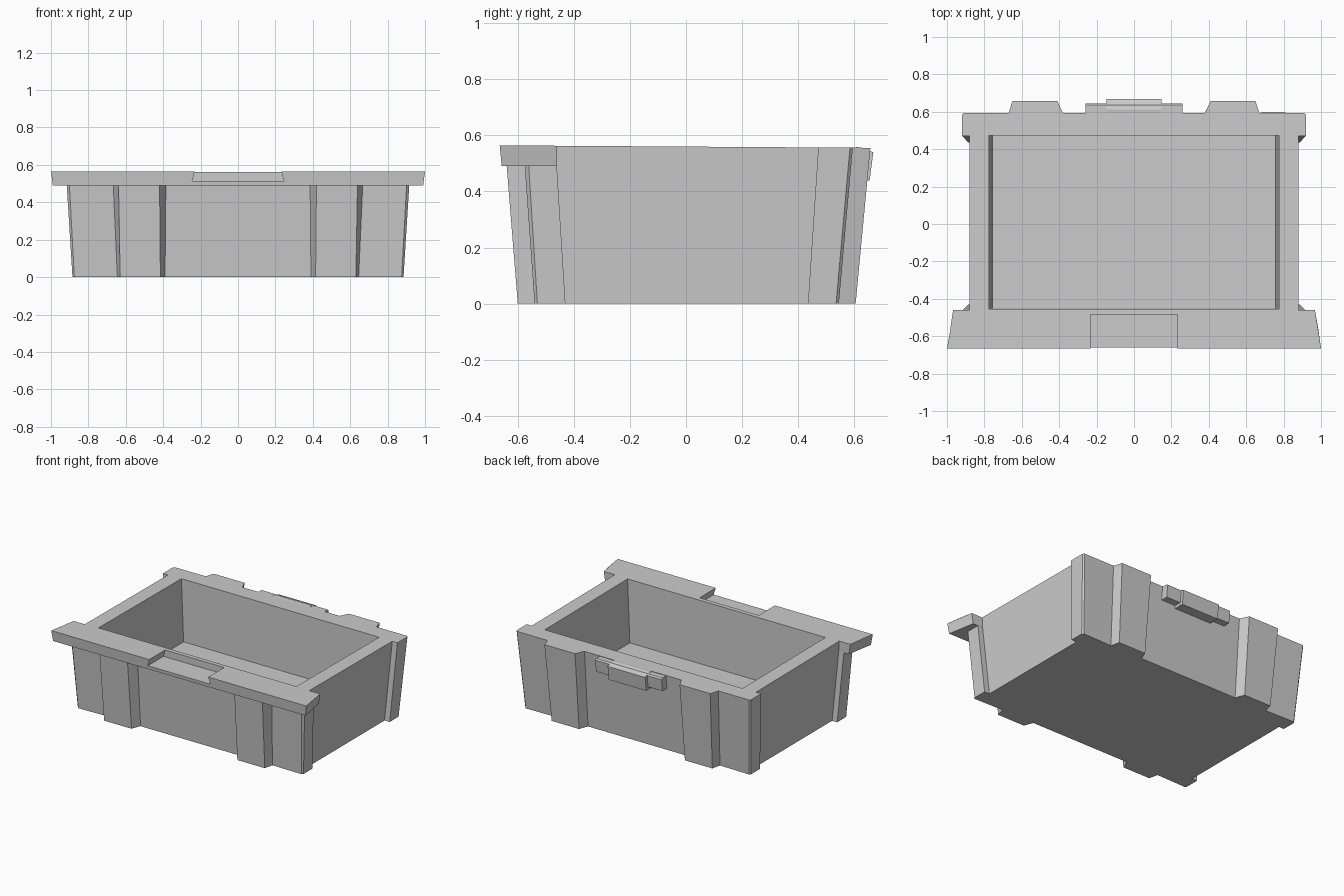
import bpy, bmesh

if "Cube" in bpy.data.objects:
    bpy.data.objects.remove(bpy.data.objects["Cube"])


def loft(name, low, high):
    """Closed solid between two matching rings of 3D points."""
    bm = bmesh.new()
    a = [bm.verts.new(p) for p in low]
    b = [bm.verts.new(p) for p in high]
    n = len(a)
    bm.faces.new(a[::-1])
    bm.faces.new(b)
    for i in range(n):
        j = (i + 1) % n
        bm.faces.new((a[i], a[j], b[j], b[i]))
    bmesh.ops.recalc_face_normals(bm, faces=bm.faces)
    me = bpy.data.meshes.new(name)
    bm.to_mesh(me)
    bm.free()
    ob = bpy.data.objects.new(name, me)
    bpy.context.collection.objects.link(ob)
    return ob


def mirrored(half, z):
    """Right half outline -> full ring at height z."""
    return [(x, y, z) for x, y in half] + [(-x, y, z) for x, y in reversed(half)]


def boolean(target, tool, op):
    m = target.modifiers.new(tool.name, 'BOOLEAN')
    m.operation, m.object, m.solver = op, tool, 'EXACT'
    bpy.context.view_layer.objects.active = target
    bpy.ops.object.modifier_apply(modifier=m.name)
    bpy.data.objects.remove(tool, do_unlink=True)


# Tapered body: half outline as (x, y) at z = 0.56 and (x, y) at z = 0
outline = [
    (.385, -.58, .39, -.535), (.42, -.645, .415, -.60),
    (.64, -.645, .63, -.60), (.67, -.58, .645, -.535),
    (.905, -.58, .875, -.54), (.92, -.565, .885, -.53),
    (.92, -.465, .885, -.43), (.88, -.465, .845, -.43),
    (.88, .472, .845, .435), (.92, .472, .885, .435),
    (.92, .585, .885, .535), (.91, .595, .875, .545),
    (.67, .595, .645, .54), (.65, .658, .63, .605),
    (.41, .658, .415, .605), (.38, .595, .39, .54)]
k = .6 / .56
high = [(c + (a - c) * k, d + (b - d) * k) for a, b, c, d in outline]
low = [(c, d) for a, b, c, d in outline]
body = loft("bin_body", mirrored(low, 0), mirrored(high, .6))

# Wide front lip
lip = loft("front_lip", mirrored([(.99, -.657), (.955, -.46)], .49),
           mirrored([(1.007, -.670), (.977, -.46)], .62))
boolean(body, lip, 'UNION')

# Slightly sloping top cut
ring = [(-2, -1), (2, -1), (2, 1), (-2, 1)]
trim = loft("top_trim", [(x, y, .56 - .0065 * y) for x, y in ring],
            [(x, y, 1) for x, y in ring])
boolean(body, trim, 'DIFFERENCE')

# Storage cavity
cavity = loft("cavity", mirrored([(.757, -.452), (.757, .472)], .115),
              mirrored([(.782, -.455), (.782, .475)], .7))
boolean(body, cavity, 'DIFFERENCE')

# Undercut handle notch in the lip
notch = loft("notch", mirrored([(.245, -.8), (.245, -.485)], .515),
             mirrored([(.222, -.8), (.222, -.485)], .60))
boolean(body, notch, 'DIFFERENCE')

# Rear latch: wide plate and raised middle block, as (y, z) side profiles
for name, hw, prof in (
        ("latch_plate", .26, [(.57, .46), (.635, .46), (.645, .545), (.635, .553), (.57, .553)]),
        ("latch_block", .147, [(.57, .44), (.655, .44), (.668, .54), (.612, .558), (.57, .554)])):
    loft(name, [(-hw, y, z) for y, z in prof], [(hw, y, z) for y, z in prof])
